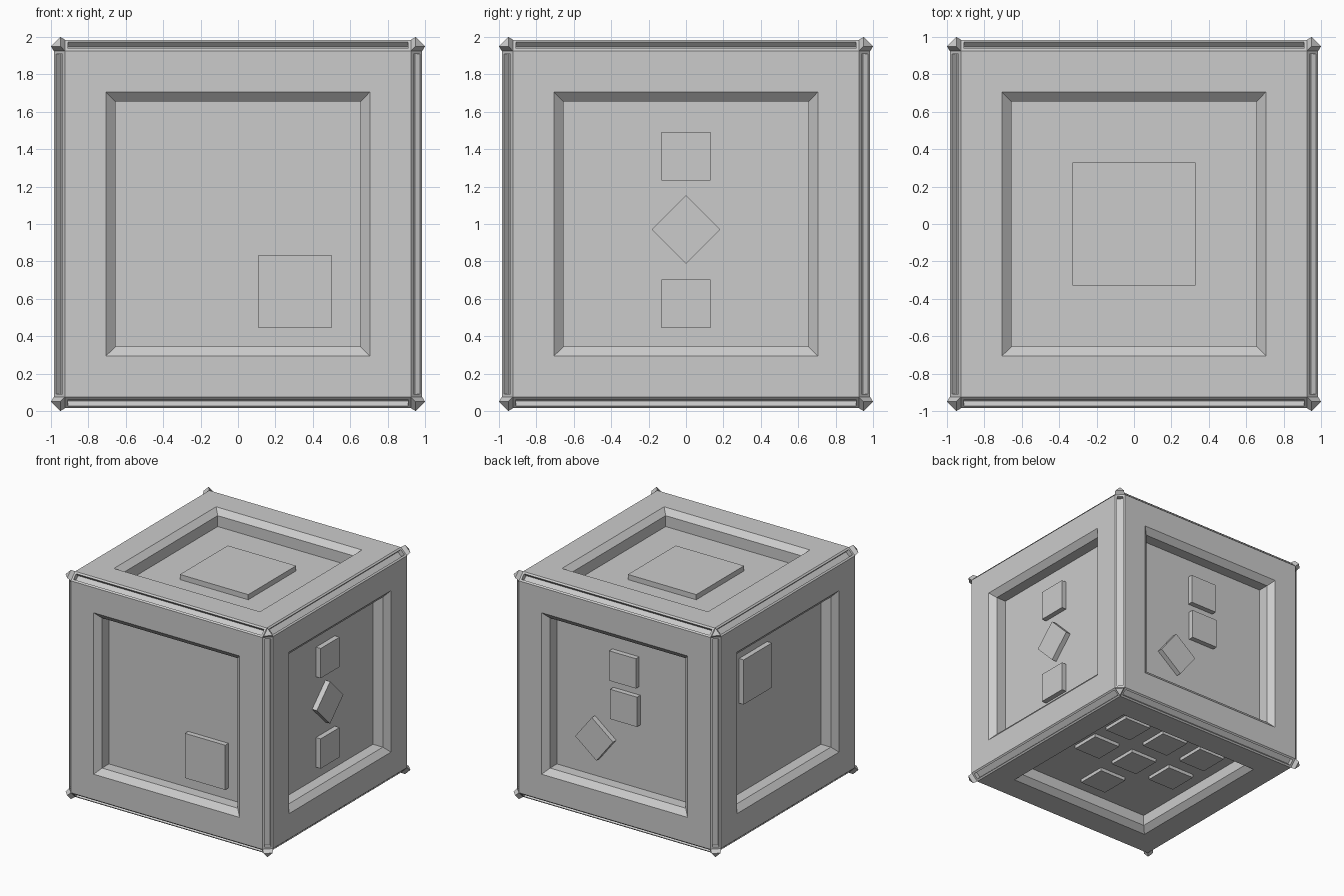
import bpy, bmesh, math
from mathutils import Vector, Matrix

if "Cube" in bpy.data.objects:
    bpy.data.objects.remove(bpy.data.objects["Cube"])

gray = bpy.data.materials.new("light gray")
gray.diffuse_color = (0.6, 0.6, 0.6, 1)
gray.use_nodes = True
gray.node_tree.nodes["Principled BSDF"].inputs["Base Color"].default_value = gray.diffuse_color

HALF = 0.985      # half width of the cube body
FLOOR = 0.845     # distance of the recessed panels from the centre
PLATE_TOP = 0.89  # distance of the plate faces from the centre


def add_object(name, bm):
    bmesh.ops.recalc_face_normals(bm, faces=bm.faces)
    mesh = bpy.data.meshes.new(name)
    bm.to_mesh(mesh)
    bm.free()
    mesh.materials.append(gray)
    obj = bpy.data.objects.new(name, mesh)
    obj.location.z = 1
    bpy.context.collection.objects.link(obj)


def inset(bm, faces, thickness, depth=0.0):
    bmesh.ops.inset_individual(bm, faces=faces, thickness=thickness, depth=depth,
                               use_even_offset=True)
    bm.normal_update()


def push(bm, faces, distance):
    """Extrude each face along its own normal."""
    moves = [f.normal.copy() * distance for f in faces]
    new = bmesh.ops.extrude_discrete_faces(bm, faces=faces)["faces"]
    for f, move in zip(new, moves):
        for v in f.verts:
            v.co += move
    return new


# Cube body with chamfered edges
bm = bmesh.new()
bmesh.ops.create_cube(bm, size=2 * HALF)
bmesh.ops.bevel(bm, geom=bm.edges[:], offset=0.06, offset_type='OFFSET',
                segments=1, affect='EDGES')
bm.normal_update()
sides, edges, corners = [], [], []
for f in bm.faces:
    count = sum(abs(c) > 0.3 for c in f.normal)
    (sides, edges, corners)[count - 1].append(f)

# Recessed panel on every side: flat border, sloped lip, straight wall
inset(bm, sides, 0.22)
inset(bm, sides, 0.05, -0.045)
push(bm, sides, FLOOR - (HALF - 0.045))

# Groove along every chamfered edge
inset(bm, edges, 0.017)
push(bm, edges, -0.038)

# Tapered stud on every corner
for f in push(bm, corners, 0):
    for v in f.verts:
        v.co = Vector([math.copysign(1.0 if abs(c) > 0.96 else 0.95, c) for c in v.co])
add_object("cube_body", bm)

# Raised plates: right direction, up direction, height, then (u, v, size, angle)
X, Y, Z = Vector((1, 0, 0)), Vector((0, 1, 0)), Vector((0, 0, 1))
S = 0.26
G = 0.4
layouts = {
    "front_plate": (X, Z, PLATE_TOP, [(0.305, -0.361, 0.39, 0)]),
    "left_plate": (-Y, Z, PLATE_TOP, [(-0.28, 0.33, 0.39, 0)]),
    "top_plate": (X, Y, PLATE_TOP, [(0, 0, 0.66, 0)]),
    "right_plates": (Y, Z, PLATE_TOP, [(0, 0.363, S, 0), (0, -0.029, S, 45),
                                       (0, -0.426, S, 0)]),
    "back_plates": (-X, Z, PLATE_TOP, [(0.01, 0.363, S, 0), (0.02, 0.03, S, 0),
                                       (-0.265, -0.317, S, 52)]),
    "bottom_plates": (-X, Y, 0.875, [(-G, G, S, 0), (0, G, S, 0), (G, G, S, 0),
                                     (-G, 0, S, 0), (0, 0, S, 0), (G, 0, S, 0),
                                     (0, -G, S, 0)]),
}
for name, (right, up, top, plates) in layouts.items():
    out = right.cross(up)
    frame = Matrix((right, up, out)).transposed().to_4x4()
    bm = bmesh.new()
    base = FLOOR - 0.005
    for u, v, size, angle in plates:
        place = (frame @ Matrix.Translation((u, v, (base + top) / 2))
                 @ Matrix.Rotation(math.radians(angle), 4, 'Z')
                 @ Matrix.Diagonal((size, size, top - base, 1)))
        bmesh.ops.create_cube(bm, size=1, matrix=place)
    add_object(name, bm)
